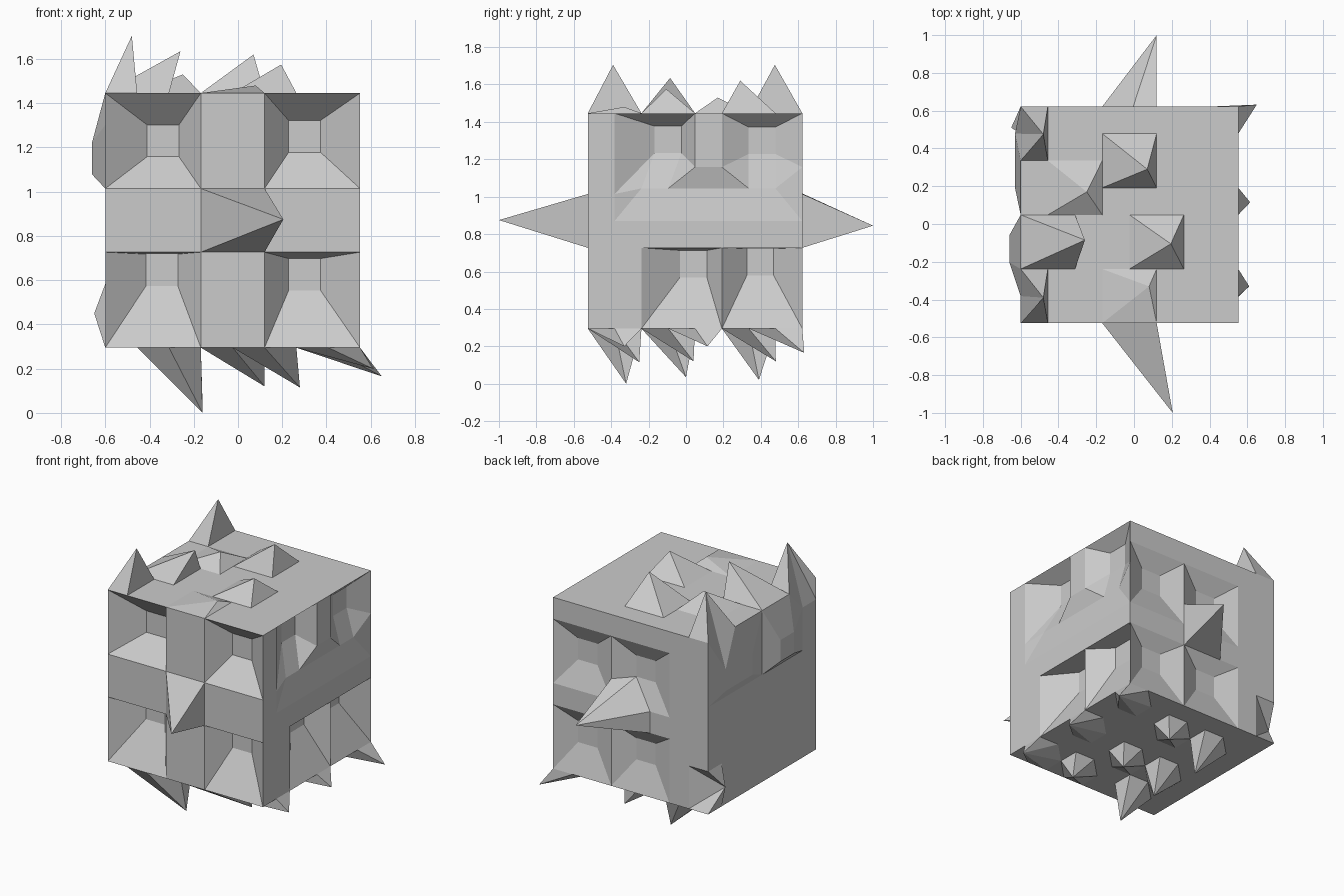
import bpy, bmesh
from mathutils import Vector

if "Cube" in bpy.data.objects:
    bpy.data.objects.remove(bpy.data.objects["Cube"])

N = 8
LO = Vector((-0.6, -0.525, 0.295))
HI = Vector((0.552, 0.622, 1.446))
STEP = (HI - LO) / N


def home(key):
    """Undisturbed position of a grid point on the block."""
    return LO + Vector([key[n] * STEP[n] for n in range(3)])


def key(axis, layer, a, b):
    c = [a, b]
    c.insert(axis, layer)
    return tuple(c)


# Block: a cube shell with an 8 x 8 grid on each side
points = {}
quads = []
for axis in range(3):
    for layer in (0, N):
        for a in range(N):
            for b in range(N):
                quad = [key(axis, layer, a + da, b + db)
                        for da, db in ((0, 0), (1, 0), (1, 1), (0, 1))]
                for k in quad:
                    points[k] = home(k)
                quads.append((axis, layer, quad))


def push(axis, layer, a, b, shift, width=2, height=2):
    """Move a patch of grid points, making a dent or a bump."""
    for p in range(a, a + width):
        for q in range(b, b + height):
            points[key(axis, layer, p, q)] += Vector(shift)


# Front dents
push(1, 0, 1, 6, (0.045, 0.14, 0.0))
push(1, 0, 6, 6, (-0.035, 0.14, 0.02))
push(1, 0, 1, 1, (0.04, 0.14, 0.135))
push(1, 0, 6, 1, (-0.035, 0.14, 0.115))

# Right side dents, with a shallow row below the upper pair
push(0, 8, 2, 6, (-0.11, 0.07, 0.075))
push(0, 8, 6, 6, (-0.08, 0.0, 0.07))
push(0, 8, 2, 5, (-0.03, 0.0, 0.03), 6, 1)
push(0, 8, 3, 1, (-0.14, 0.063, 0.13))
push(0, 8, 6, 1, (-0.13, -0.01, 0.14))

# Back dents
push(1, 8, 6, 5, (0.0, -0.06, 0.03))
push(1, 8, 3, 5, (0.0, -0.06, 0.03))
push(1, 8, 6, 1, (0.0, -0.06, 0.05))
push(1, 8, 3, 1, (0.0, -0.06, 0.05))

# Left side bumps
push(0, 0, 2, 6, (-0.06, 0.035, -0.08))
push(0, 0, 5, 6, (-0.03, 0.0, -0.08), 3)

# Spikes: one grid point each, pulled out to a tip
tips = {
    # front and back
    (4, 0, 4): (0.205, -1.0, 0.875),
    (4, 8, 4): (0.12, 1.0, 0.845),
    # top
    (0, 1, 8): (-0.48, -0.39, 1.705),
    (0, 7, 8): (-0.48, 0.475, 1.705),
    (1, 3, 8): (-0.26, -0.085, 1.635),
    (5, 3, 8): (0.195, -0.105, 1.575),
    (2, 5, 8): (-0.25, 0.17, 1.53),
    (4, 6, 8): (0.07, 0.29, 1.62),
    (4, 1, 8): (0.08, -0.33, 1.48),
    # bottom
    (2, 1, 0): (-0.16, -0.32, 0.0),
    (2, 3, 0): (-0.16, 0.0, 0.035),
    (2, 6, 0): (-0.16, 0.39, 0.02),
    (5, 1, 0): (0.28, -0.25, 0.115),
    (4, 3, 0): (0.12, 0.04, 0.12),
    (4, 6, 0): (0.12, 0.48, 0.12),
    (7, 1, 0): (0.61, -0.33, 0.20),
    (7, 4, 0): (0.615, 0.115, 0.20),
    (7, 7, 0): (0.65, 0.632, 0.165),
    # low back left edge
    (0, 8, 1): (-0.65, 0.51, 0.45),
}
for k, tip in tips.items():
    points[k] = Vector(tip)

# Skin: folds run through the moved point; the bottom folds all one way
bm = bmesh.new()
verts = {k: bm.verts.new(p) for k, p in points.items()}
for axis, layer, quad in quads:
    moved = [(points[k] - home(k)).length > 1e-4 for k in quad]
    start = 0
    if not (axis == 2 and layer == 0):
        if sum(moved) == 1:
            start = moved.index(True)
        elif sum(moved) == 3:
            start = moved.index(False)
    v = [verts[quad[(start + n) % 4]] for n in range(4)]
    bm.faces.new((v[0], v[1], v[2]))
    bm.faces.new((v[0], v[2], v[3]))
bmesh.ops.recalc_face_normals(bm, faces=bm.faces[:])

mesh = bpy.data.meshes.new("spiked_block")
bm.to_mesh(mesh)
bm.free()
block = bpy.data.objects.new("spiked_block", mesh)
bpy.context.collection.objects.link(block)
